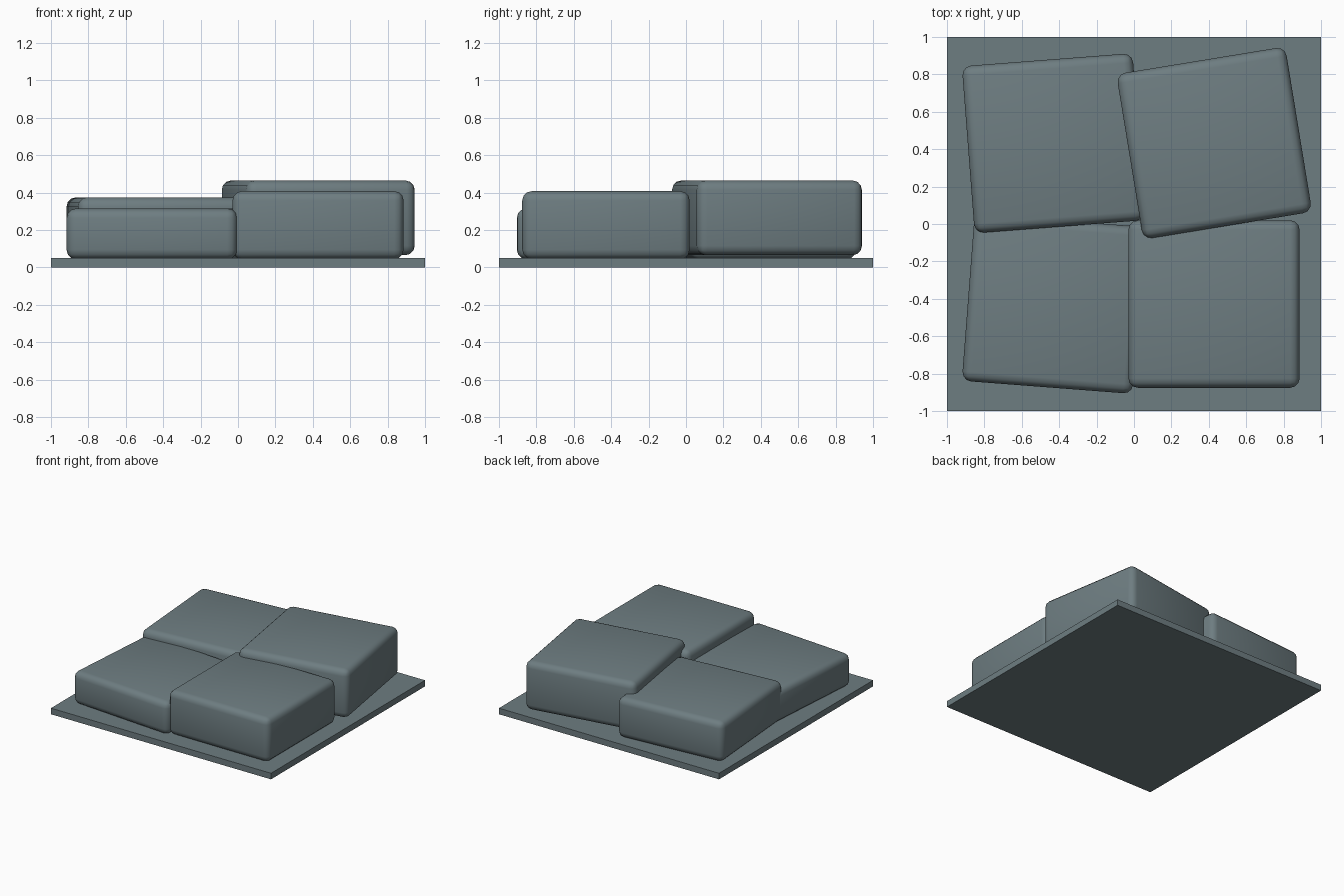
import bpy
import math

if "Cube" in bpy.data.objects:
    bpy.data.objects.remove(bpy.data.objects["Cube"])

stone_grey = bpy.data.materials.new("slate_grey")
stone_grey.diffuse_color = (0.155, 0.205, 0.22, 1)
stone_grey.use_nodes = True
stone_grey.node_tree.nodes["Principled BSDF"].inputs["Base Color"].default_value = stone_grey.diffuse_color


def block(name, center, size, z0, z1, angle=0.0, bevel=0.0):
    """Box between two heights, turned about z, optionally rounded."""
    bpy.ops.mesh.primitive_cube_add(size=1, location=(*center, (z0 + z1) / 2))
    ob = bpy.context.object
    ob.name = name
    ob.scale = (*size, z1 - z0)
    bpy.ops.object.transform_apply(location=False, rotation=False, scale=True)
    ob.rotation_euler.z = math.radians(angle)
    ob.data.materials.append(stone_grey)
    if bevel:
        mod = ob.modifiers.new("rounded_edges", 'BEVEL')
        mod.width = bevel
        mod.segments = 3
        bpy.ops.object.shade_smooth()
    return ob


# Thin square base
block("base_slab", (0, 0), (2, 2), 0, 0.05)

# Four rounded stones: name, centre, bottom, top, turn
STONES = [
    ("front_left_stone", (-0.43, -0.427), 0.045, 0.315, -4.4),
    ("front_right_stone", (0.428, -0.428), 0.045, 0.408, 0),
    ("back_left_stone", (-0.43, 0.432), 0.045, 0.375, 4.4),
    ("back_right_stone", (0.429, 0.433), 0.066, 0.465, 9.3),
]
for name, center, z0, z1, turn in STONES:
    block(name, center, (0.915, 0.895), z0, z1, turn, bevel=0.05)
